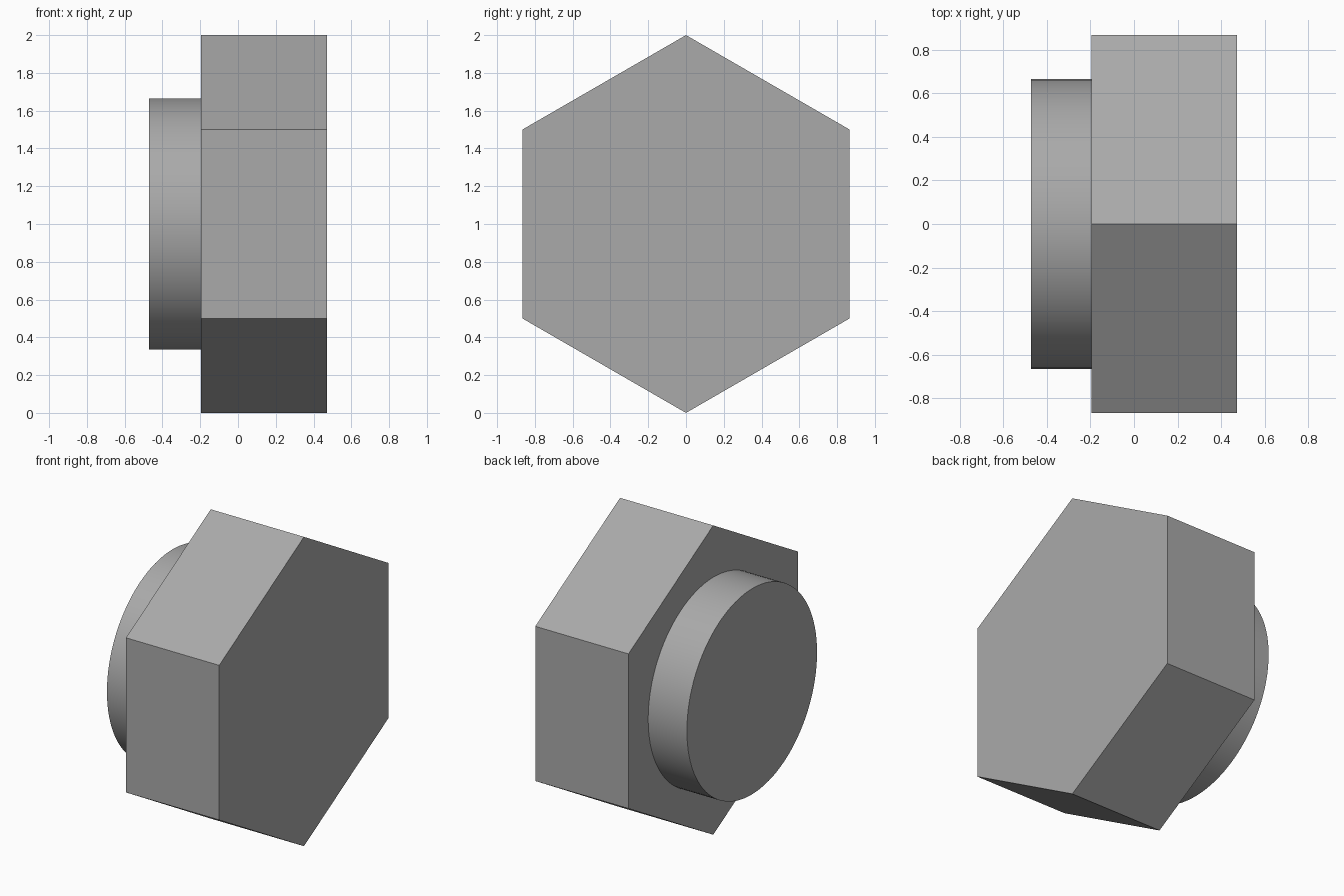
import bpy
import bmesh
from math import sin, cos, tau, radians

default = bpy.data.objects.get("Cube")
if default:
    bpy.data.objects.remove(default, do_unlink=True)

grey = bpy.data.materials.new("steel grey")
grey.use_nodes = True
colour = (0.4, 0.4, 0.4, 1)
grey.diffuse_color = colour
grey.node_tree.nodes["Principled BSDF"].inputs["Base Color"].default_value = colour


def prism_along_x(name, sides, radius, x0, x1, smooth=False):
    """Closed prism along x with one corner pointing straight up."""
    mesh = bpy.data.meshes.new(name)
    bm = bmesh.new()
    angles = [tau * i / sides for i in range(sides)]
    ring = [bm.verts.new((x0, radius * sin(a), 1 + radius * cos(a))) for a in angles]
    cap = bm.faces.new(ring)
    extruded = bmesh.ops.extrude_face_region(bm, geom=[cap], use_keep_orig=True)
    moved = [v for v in extruded["geom"] if isinstance(v, bmesh.types.BMVert)]
    bmesh.ops.translate(bm, verts=moved, vec=(x1 - x0, 0, 0))
    bmesh.ops.recalc_face_normals(bm, faces=bm.faces)
    bm.to_mesh(mesh)
    bm.free()
    mesh.materials.append(grey)
    obj = bpy.data.objects.new(name, mesh)
    bpy.context.collection.objects.link(obj)
    if smooth:
        bpy.ops.object.select_all(action="DESELECT")
        obj.select_set(True)
        bpy.context.view_layer.objects.active = obj
        bpy.ops.object.shade_smooth_by_angle(angle=radians(30))
    return obj


# Hexagonal head
prism_along_x("hex_head", 6, 1.0, -0.195, 0.472)
# Round boss on the model's right side
prism_along_x("round_boss", 96, 0.665, -0.472, -0.195, smooth=True)
